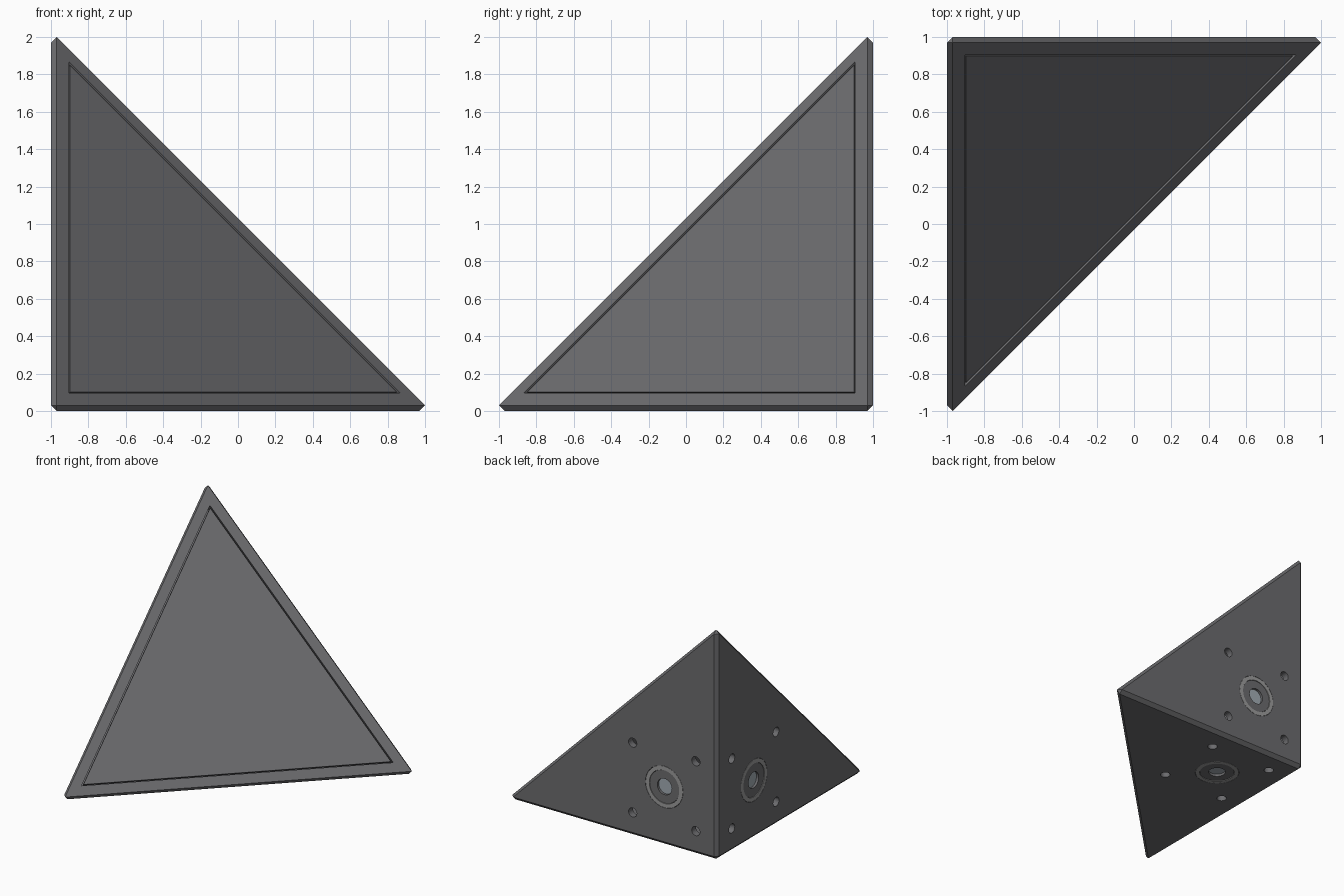
import bpy, bmesh, math
from mathutils import Vector, Matrix

if "Cube" in bpy.data.objects:
    bpy.data.objects.remove(bpy.data.objects["Cube"])

# Corner frame: u runs +x, v runs -y, w runs +z from the square corner
def P(u, v, w):
    return Vector((u - 1, 1 - v, w))

def material(name, rgb):
    m = bpy.data.materials.new(name)
    m.diffuse_color = (*rgb, 1)
    m.use_nodes = True
    m.node_tree.nodes["Principled BSDF"].inputs["Base Color"].default_value = m.diffuse_color
    return m

BODY = material("charcoal", (0.15, 0.15, 0.158))
RING = material("ring grey", (0.33, 0.33, 0.33))
STEEL = material("steel blue grey", (0.36, 0.41, 0.45))

def finish(bm, name, mat, smooth=False):
    bmesh.ops.recalc_face_normals(bm, faces=bm.faces)
    me = bpy.data.meshes.new(name)
    bm.to_mesh(me)
    bm.free()
    ob = bpy.data.objects.new(name, me)
    bpy.context.collection.objects.link(ob)
    me.materials.append(mat)
    if smooth:
        for p in me.polygons:
            p.use_smooth = len(p.vertices) == 4
    return ob

def hull(name, pts, mat=BODY):
    bm = bmesh.new()
    for p in pts:
        bm.verts.new(P(*p))
    r = bmesh.ops.convex_hull(bm, input=bm.verts)
    bmesh.ops.dissolve_limit(bm, angle_limit=0.01, verts=bm.verts, edges=bm.edges)
    return finish(bm, name, mat)

def subtract(ob, cutter):
    m = ob.modifiers.new("cut", "BOOLEAN")
    m.operation, m.solver, m.object = "DIFFERENCE", "EXACT", cutter
    cutter.hide_render = True
    cutter.hide_viewport = True

def tri(m, total):
    """Triangle whose points sit m from two walls and sum to total."""
    far = total - 2 * m
    return [(far, m, m), (m, far, m), (m, m, far)]

def shifted(pts, d):
    k = d / math.sqrt(3)
    return [tuple(c - k for c in p) for p in pts]

# Outer block with bevelled edges
B, SUM = 0.03, 2.06
outer = []
for big in range(3):
    tip = [B, B, B]
    tip[big] = 2.0
    outer.append(tuple(tip))
    for zero in range(3):
        if zero != big:
            q = [B, B, B]
            q[big], q[zero] = 1.97, 0
            outer.append(tuple(q))
    q = [B, B, B]
    q[big] = 0
    outer.append(tuple(q))
shell = hull("corner_shell", outer)

# Hollow inside and the opening for the lid
W = 0.06
hollow = hull("hollow_cutter", [(W, W, W)] + tri(W, SUM - 0.12)[0:3])
subtract(shell, hollow)
opening = tri(0.096, SUM)
subtract(shell, hull("opening_cutter", shifted(opening, -0.05) + shifted(opening, 0.14)))

# Lid, sitting just below the rim with a thin gap
lid = tri(0.104, SUM)
hull("front_lid", shifted(lid, 0.004) + shifted(lid, 0.05))

# Frames for the three square faces: centre, depth axis pointing inward
C, R = 0.51, 0.305
FACES = {
    "back": (lambda a, b, d: (a, d, b)),
    "left": (lambda a, b, d: (d, a, b)),
    "bottom": (lambda a, b, d: (a, b, d)),
}

def lathe(name, face, a0, b0, profile, mat, closed=True, n=32):
    """Revolve (radius, depth) points around an axis normal to a face."""
    bm = bmesh.new()
    rings = []
    for r, d in profile:
        rings.append([bm.verts.new(P(*face(a0 + r * math.cos(t * math.tau / n),
                                           b0 + r * math.sin(t * math.tau / n), d)))
                      for t in range(n)])
    pairs = list(zip(rings, rings[1:]))
    if closed:
        pairs.append((rings[-1], rings[0]))
    else:
        bm.faces.new(rings[0])
        bm.faces.new(rings[-1])
    for p, q in pairs:
        for i in range(n):
            j = (i + 1) % n
            bm.faces.new((p[i], p[j], q[j], q[i]))
    return finish(bm, name, mat)

for side, face in FACES.items():
    # Four screw holes
    for i, (sa, sb) in enumerate([(-1, -1), (1, -1), (-1, 1), (1, 1)]):
        subtract(shell, lathe(f"{side}_hole_cutter_{i}", face, C + sa * R, C + sb * R,
                              [(0.04, -0.05), (0.04, 0.1)], BODY, False, 24))
    # Round seat with ring, dark collar and recessed core
    subtract(shell, lathe(f"{side}_seat_cutter", face, C, C,
                          [(0.182, -0.05), (0.182, 0.1)], BODY, False))
    lathe(f"{side}_ring", face, C, C,
          [(0.18, 0), (0.145, 0), (0.145, 0.06), (0.18, 0.06)], RING)
    lathe(f"{side}_collar", face, C, C,
          [(0.143, 0.004), (0.07, 0.004), (0.07, 0.06), (0.143, 0.06)], BODY)
    lathe(f"{side}_core", face, C, C, [(0.072, 0.025), (0.072, 0.06)], STEEL, False)
